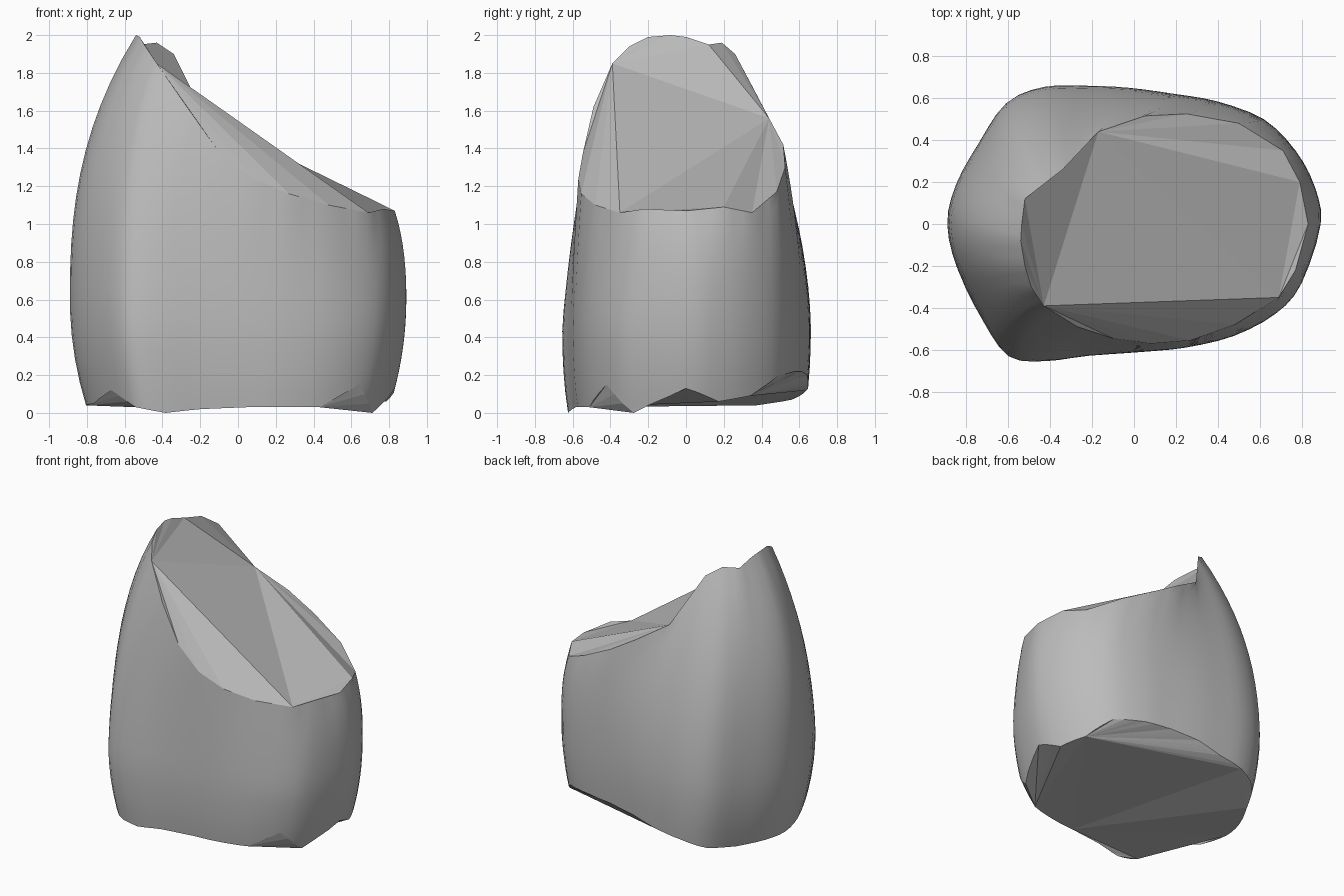
import bpy
import bmesh
from mathutils import Vector

cube = bpy.data.objects.get("Cube")
if cube:
    bpy.data.objects.remove(cube, do_unlink=True)

STEPS = 3          # columns between neighbouring control points
LEVELS = 16        # rows of faces in the side wall
WAIST = 0.6        # height where the block is widest
BELLY = 0.4        # height where it is deepest
HEM, RIM = 0, -1   # ends of a column

# widest outline, counter-clockwise from the front right corner
outline = [(-.6, -.635), (-.43, -.655), (-.22, -.63), (.05, -.61), (.25, -.59),
           (.48, -.535), (.68, -.43), (.8, -.29), (.89, 0), (.86, .18),
           (.77, .35), (.62, .5), (.4, .585), (.2, .62), (-.02, .65),
           (-.22, .66), (-.43, .655), (-.61, .58), (-.74, .39), (-.85, .19),
           (-.89, 0), (-.84, -.22), (-.72, -.47)]

# sloping upper rim, one point for each outline point
rim = [(-.43, -.39, 1.85), (-.27, -.49, 1.62), (-.1, -.545, 1.38),
       (.08, -.57, 1.24), (.27, -.555, 1.16), (.48, -.48, 1.1),
       (.69, -.35, 1.06), (.77, -.22, 1.08), (.83, 0, 1.07), (.79, .2, 1.09),
       (.71, .35, 1.06), (.5, .48, 1.17), (.25, .525, 1.3), (.05, .515, 1.42),
       (-.17, .44, 1.56), (-.27, .34, 1.75), (-.34, .26, 1.9),
       (-.43, .19, 1.96), (-.52, .12, 1.95), (-.535, 0, 1.99),
       (-.54, -.08, 2), (-.52, -.2, 1.99), (-.49, -.3, 1.94)]

# ragged lower edge heights
hem = [.03, 0, .02, .03, .03, .03, .15, 0, .13, .06, .09, .2, .22, .22, .2,
       .15, .12, .07, .04, .04, .04, .05, .12]

COUNT = len(outline)
TOTAL = COUNT * STEPS


def smooth_point(points, i, t):
    """Closed Catmull-Rom curve."""
    a, b, c, d = (Vector(points[(i + k) % COUNT]) for k in (-1, 0, 1, 2))
    return (b * 2 + (c - a) * t + (a * 2 - b * 5 + c * 4 - d) * t * t
            + (b * 3 - a - c * 3 + d) * t ** 3) / 2


def column(n):
    """Points of one vertical strip, from the hem to the rim."""
    i, t = n // STEPS, n % STEPS / STEPS
    j = (i + 1) % COUNT
    wide = smooth_point(outline, i, t)
    top = Vector(rim[i]).lerp(Vector(rim[j]), t)
    low = hem[i] + (hem[j] - hem[i]) * t
    curve = 1.4 if wide.y < 0 else 1.9      # the front leans in sooner
    points = []
    for k in range(LEVELS + 1):
        z = low + (top.z - low) * k / LEVELS
        tuck = max(0, 1 - z / WAIST)
        lean_x = max(0, (z - WAIST) / (top.z - WAIST)) ** 2.5
        lean_y = max(0, (z - BELLY) / (top.z - BELLY)) ** curve
        points.append((wide.x * (1 - .11 * tuck ** 2) + (top.x - wide.x) * lean_x,
                       wide.y * (1 - .05 * tuck ** 3) + (top.y - wide.y) * lean_y,
                       z))
    return points


bm = bmesh.new()
columns = [[bm.verts.new(p) for p in column(n)] for n in range(TOTAL)]

# rounded side wall
for n, left in enumerate(columns):
    right = columns[(n + 1) % TOTAL]
    for k in range(LEVELS):
        face = bm.faces.new((left[k], right[k], right[k + 1], left[k + 1]))
        face.smooth = True


def fan(level, pivot, first, last):
    """Triangles from one control point to a stretch of the edge."""
    centre = columns[pivot * STEPS][level]
    for n in range(first * STEPS, last * STEPS):
        a, b = columns[n % TOTAL][level], columns[(n + 1) % TOTAL][level]
        if centre not in (a, b):
            bm.faces.new((centre, a, b))


def facet(level, *corners):
    return bm.faces.new([columns[k * STEPS][level] for k in corners])


# faceted top: large triangles, with fans filling out to the rim
FRONT, SIDE, END, BACK, PEAK = 0, 6, 9, 14, 18
fan(RIM, FRONT, FRONT, SIDE)
fan(RIM, SIDE, SIDE, END)
fan(RIM, BACK, END, BACK)
fan(RIM, BACK, BACK, PEAK)
fan(RIM, FRONT, PEAK, COUNT)
facet(RIM, FRONT, SIDE, BACK)
facet(RIM, SIDE, END, BACK)
facet(RIM, FRONT, BACK, PEAK)

# faceted underside: a broad middle, with fans filling out to the hem
corners = [0, 3, 5, 9, 10, 16, 18, 20]
for first, last in zip(corners, corners[1:] + [COUNT]):
    fan(HEM, first, first, last)
base = facet(HEM, *corners)
bmesh.ops.triangulate(bm, faces=[base])
bmesh.ops.recalc_face_normals(bm, faces=bm.faces[:])

mesh = bpy.data.meshes.new("torso_block")
bm.to_mesh(mesh)
bm.free()

grey = bpy.data.materials.new("plain grey")
grey.use_nodes = True
colour = (.5, .5, .5, 1)
grey.diffuse_color = colour
grey.node_tree.nodes["Principled BSDF"].inputs["Base Color"].default_value = colour
mesh.materials.append(grey)

torso = bpy.data.objects.new("torso_block", mesh)
bpy.context.collection.objects.link(torso)
